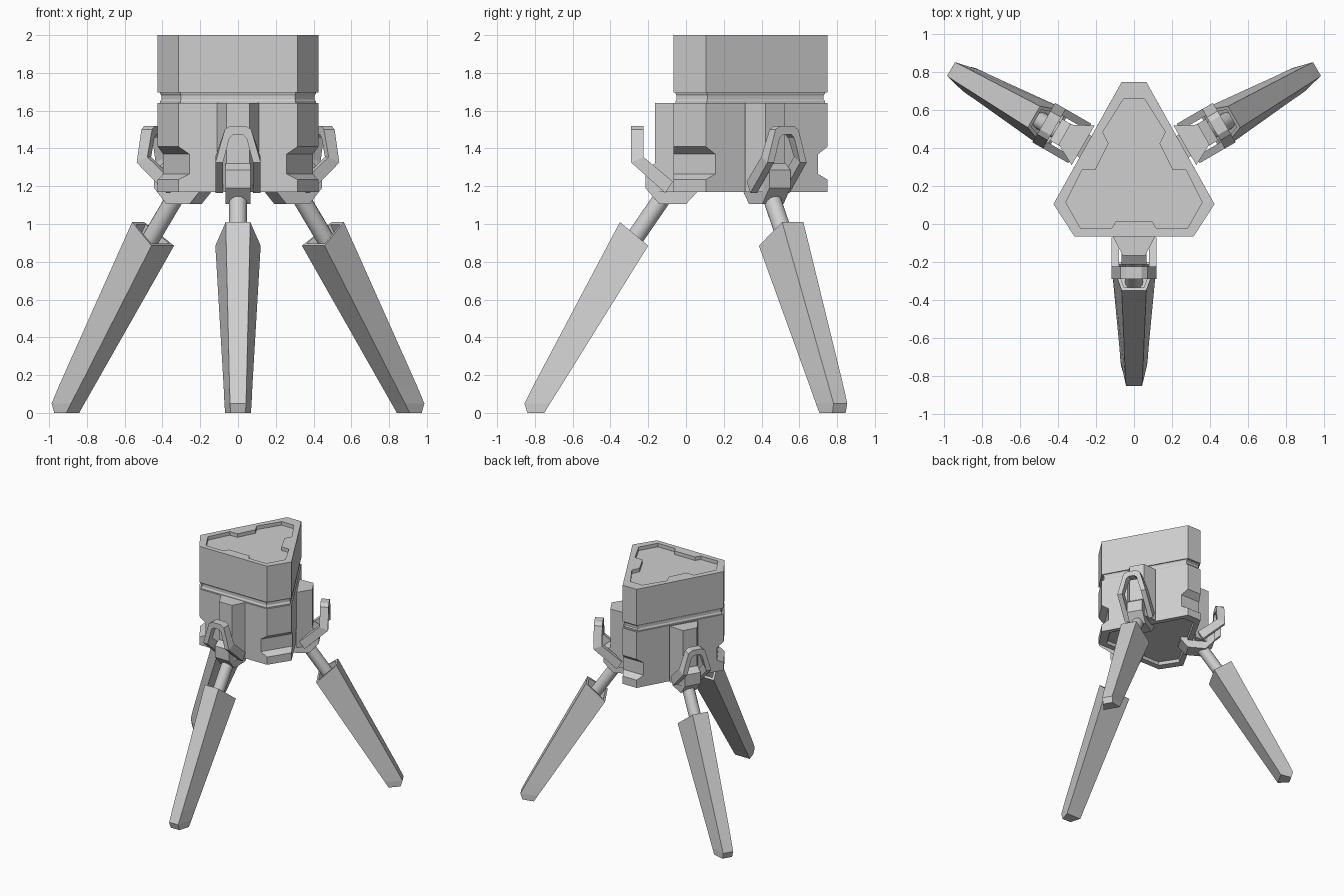
import bpy, bmesh, math
from mathutils import Vector, Matrix

if "Cube" in bpy.data.objects:
    bpy.data.objects.remove(bpy.data.objects["Cube"])

metal = bpy.data.materials.new("plain grey metal")
metal.diffuse_color = (0.62, 0.62, 0.62, 1)
metal.use_nodes = True
metal.node_tree.nodes["Principled BSDF"].inputs["Base Color"].default_value = metal.diffuse_color
HUB = Vector((0, 0.26, 0))          # vertical axis the three legs turn around


def loft(name, rings, turn=0):
    """Closed solid through rings of equal point count, turned about the hub."""
    bm = bmesh.new()
    rows = [[bm.verts.new(p) for p in ring] for ring in rings]
    n = len(rows[0])
    for a, b in zip(rows, rows[1:]):
        for i in range(n):
            j = (i + 1) % n
            bm.faces.new((a[i], a[j], b[j], b[i]))
    bm.faces.new(rows[0][::-1])
    bm.faces.new(rows[-1])
    bmesh.ops.recalc_face_normals(bm, faces=bm.faces)
    spin = Matrix.Translation(HUB) @ Matrix.Rotation(turn, 4, 'Z') @ Matrix.Translation(-HUB)
    bm.transform(spin)
    me = bpy.data.meshes.new(name)
    bm.to_mesh(me)
    bm.free()
    me.materials.append(metal)
    ob = bpy.data.objects.new(name, me)
    bpy.context.collection.objects.link(ob)
    return ob


def mirrored(half):
    return half + [(-x, y) for x, y in reversed(half)]


def outline(z, scale=1, cut=0):
    """Three-cornered body outline; cut trims the corners further in."""
    d = 1.15 * cut
    half = [(0.315 - d, -0.065), (0.425 - 0.488 * d, 0.105 + 0.873 * d),
            (0.065 + 0.488 * d, 0.75 - 0.873 * d)]
    return [(x * scale, 0.28 + (y - 0.28) * scale, z) for x, y in mirrored(half)]


# Lower body: recessed underside, corner notches
loft("lower_body", [outline(1.195, 0.84), outline(1.17, 0.86), outline(1.17), outline(1.235),
                    outline(1.265, 1, 0.05), outline(1.37, 1, 0.05),
                    outline(1.41), outline(1.64)])

# Groove ring between the body halves
loft("groove_ring", [outline(1.62, 0.97), outline(1.65, 0.97), outline(1.66, 0.955),
                     outline(1.68, 0.955), outline(1.69, 0.97), outline(1.71, 0.97)])

# Upper body with a notched recess in its top
upper = loft("upper_body", [outline(1.695), outline(2.0)])
recess = mirrored([(0.095, 0.015), (0.12, -0.025), (0.28, -0.025), (0.36, 0.115),
                   (0.275, 0.285), (0.205, 0.285), (0.135, 0.425), (0.165, 0.485),
                   (0.055, 0.66)])
cutter = loft("recess_cutter", [[(x, y, z) for x, y in recess] for z in (1.97, 2.1)])
cutter.hide_render = True
mod = upper.modifiers.new("recess", 'BOOLEAN')
mod.operation = 'DIFFERENCE'
mod.solver = 'EXACT'
mod.object = cutter
bpy.context.view_layer.objects.active = upper
bpy.ops.object.modifier_apply(modifier=mod.name)
bpy.data.objects.remove(cutter)


def strut_ring(centre, axis, r, n=16):
    u = Vector((1, 0, 0))
    v = axis.cross(u).normalized()
    return [centre + r * (math.cos(t) * u + math.sin(t) * v)
            for t in (2 * math.pi * i / n for i in range(n))]


def toward(ring, f, shift=Vector()):
    mid = sum((Vector(p) for p in ring), Vector()) / len(ring)
    return [mid + (Vector(p) - mid) * f + shift for p in ring]


for label, turn in (("front", 0), ("right", math.radians(120)), ("left", math.radians(-120))):
    # Upright rib on the body side
    rib = [(-0.12, -0.05), (-0.06, -0.165), (0.06, -0.165), (0.12, -0.05)]
    loft(label + "_rib", [[(x, y, z) for x, y in rib] for z in (1.17, 1.64)], turn)

    # Leg mount under the body
    mount = [(-0.215, 1.19), (-0.14, 1.105), (0.0, 1.105), (0.06, 1.17),
             (0.06, 1.25), (-0.165, 1.32), (-0.215, 1.285)]
    loft(label + "_mount", [[(x, y, z) for y, z in mount] for x in (-0.065, 0.065)], turn)

    # Bent arch clip: (outer x, inner x, front y, back y, outer z, inner z, back rise)
    path = [(0.12, 0.08, -0.11, -0.07, 1.165, 1.165, 0.06),
            (0.12, 0.08, -0.29, -0.225, 1.325, 1.325, 0.03),
            (0.07, 0.045, -0.29, -0.225, 1.50, 1.455, 0),
            (0.04, 0.025, -0.29, -0.225, 1.52, 1.475, 0)]
    half = [[(o, f, zo), (i, f, zi), (i, b, zi + up), (o, b, zo + up)]
            for o, i, f, b, zo, zi, up in path]
    other = [[(-x, y, z) for x, y, z in ring] for ring in reversed(half)]
    loft(label + "_clip", half + other, turn)

    # Round strut between mount and leg
    a, b = Vector((0, -0.09, 1.19)), Vector((0, -0.33, 0.84))
    axis = (b - a).normalized()
    strut = loft(label + "_strut", [strut_ring(a, axis, 0.047), strut_ring(b, axis, 0.047)], turn)
    bpy.ops.object.select_all(action='DESELECT')
    strut.select_set(True)
    bpy.context.view_layer.objects.active = strut
    bpy.ops.object.shade_smooth_by_angle(angle=math.radians(35))

    # Tapered leg with open socket: (outer y, z, half width, inner y, z, half width)
    spans = [(-0.35, 1.01, 0.065, -0.2, 0.885, 0.12),
             (-0.81, 0.14, 0.045, -0.663, 0.14, 0.076),
             (-0.855, 0.05, 0.042, -0.72, 0.05, 0.072),
             (-0.84, 0.0, 0.04, -0.75, 0.0, 0.068)]
    rings = [[(-wo, yo, zo), (wo, yo, zo), (wi, yi, zi), (-wi, yi, zi)]
             for yo, zo, wo, yi, zi, wi in spans]
    floor = toward(rings[0], 0.75, Vector((0, -0.04, -0.07)))
    loft(label + "_leg", [floor, toward(rings[0], 0.8)] + rings, turn)
